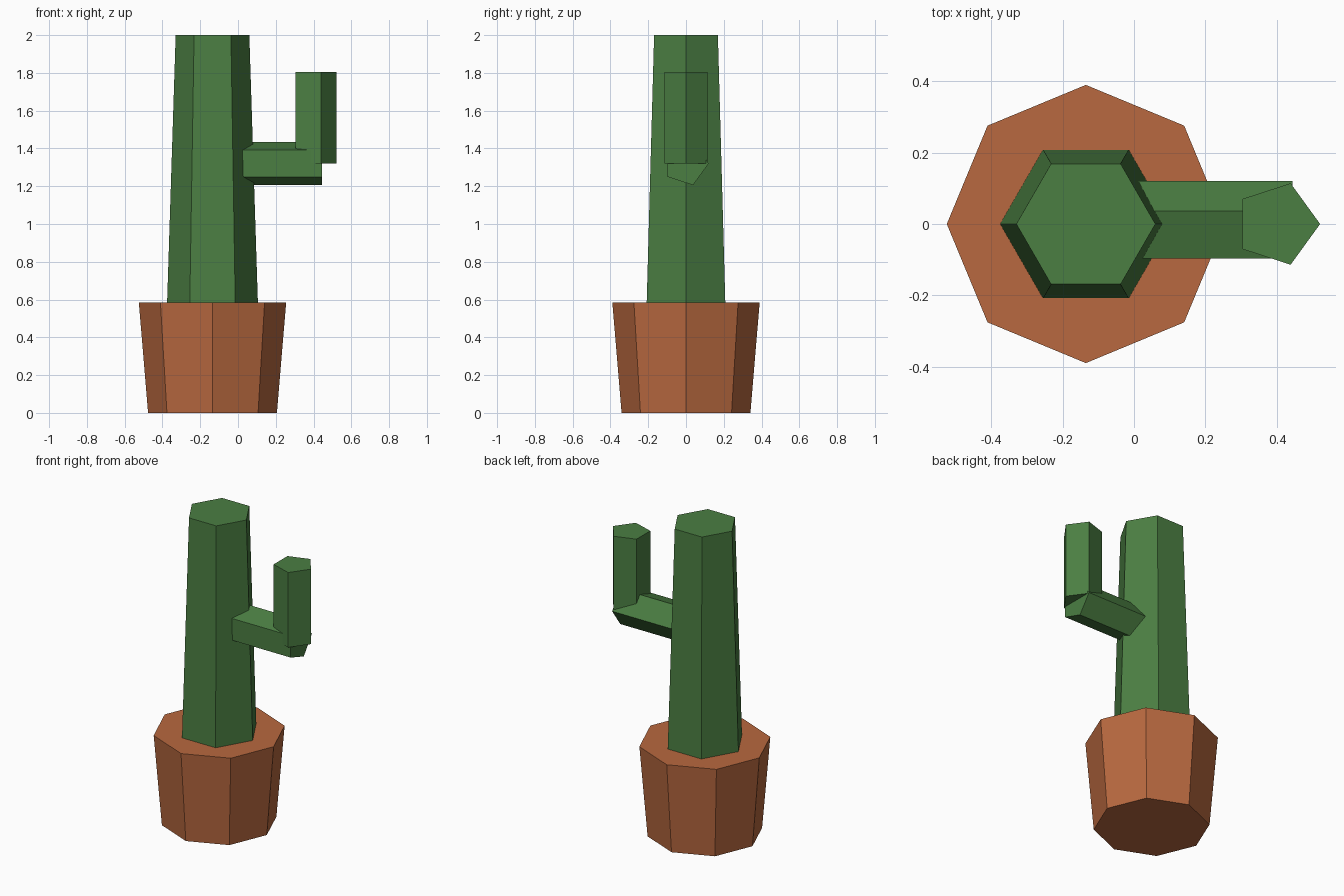
import bpy, bmesh, math
from mathutils import Matrix

if "Cube" in bpy.data.objects:
    bpy.data.objects.remove(bpy.data.objects["Cube"])


def material(name, rgb):
    m = bpy.data.materials.new(name)
    m.diffuse_color = (*rgb, 1)
    m.use_nodes = True
    m.node_tree.nodes["Principled BSDF"].inputs["Base Color"].default_value = m.diffuse_color
    return m


GREEN = material("cactus_green", (0.07, 0.21, 0.055))
CLAY = material("terracotta", (0.48, 0.14, 0.05))


def prism(name, sides, r0, r1, length, loc, mat, along_x=False):
    """Flat-shaded tapered prism; base centre at loc, first corner at angle 0."""
    bm = bmesh.new()
    rings = []
    for r, z in ((r0, 0), (r1, length)):
        rings.append([bm.verts.new((r * math.cos(2 * math.pi * i / sides),
                                    r * math.sin(2 * math.pi * i / sides), z))
                      for i in range(sides)])
    low, high = rings
    for i in range(sides):
        j = (i + 1) % sides
        bm.faces.new((low[i], low[j], high[j], high[i]))
    bm.faces.new(low[::-1])
    bm.faces.new(high)
    if along_x:
        # cycle axes so the prism runs along +x with its first corner toward +y
        bm.transform(Matrix(((0, 0, 1, 0), (1, 0, 0, 0), (0, 1, 0, 0), (0, 0, 0, 1))))
    bmesh.ops.recalc_face_normals(bm, faces=bm.faces)
    me = bpy.data.meshes.new(name)
    bm.to_mesh(me)
    bm.free()
    me.materials.append(mat)
    ob = bpy.data.objects.new(name, me)
    ob.location = loc
    bpy.context.collection.objects.link(ob)
    return ob


CX = -0.135  # centre of the pot and trunk
# Pot widening towards the rim
prism("pot", 8, 0.341, 0.39, 0.585, (CX, 0, 0), CLAY)
# Trunk, sunk slightly into the pot
prism("trunk", 6, 0.243, 0.195, 1.5, (CX, 0, 0.5), GREEN)
# Bent side arm: horizontal then vertical piece
prism("arm_horizontal", 5, 0.12, 0.12, 0.445, (0.0, 0, 1.32), GREEN, along_x=True)
prism("arm_vertical", 5, 0.12, 0.12, 0.485, (0.402, 0, 1.32), GREEN)
